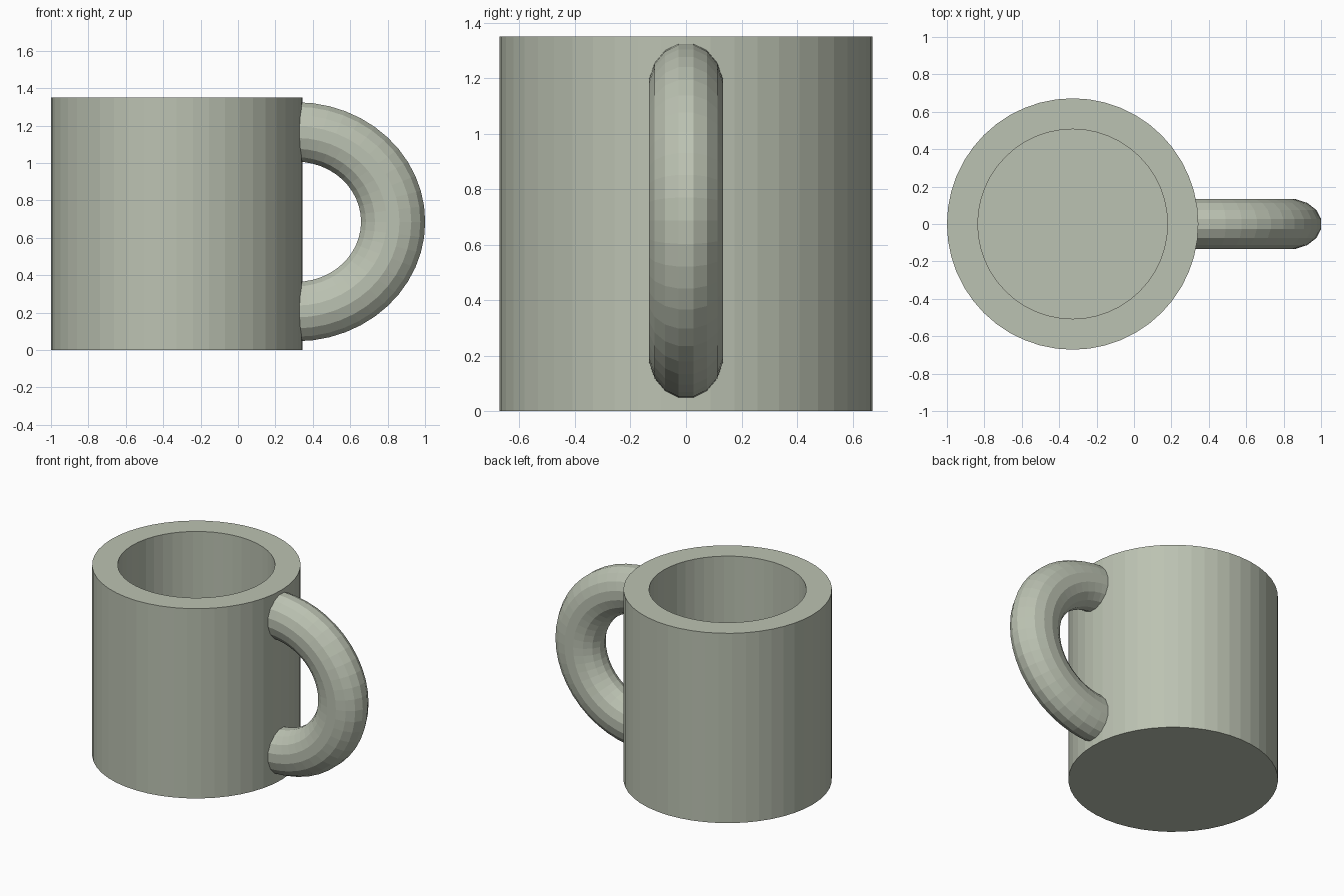
import bpy, bmesh, math

if "Cube" in bpy.data.objects:
    bpy.data.objects.remove(bpy.data.objects["Cube"])

clay = bpy.data.materials.new("sage_grey")
clay.diffuse_color = (0.50, 0.54, 0.445, 1)
clay.use_nodes = True
clay.node_tree.nodes["Principled BSDF"].inputs["Base Color"].default_value = clay.diffuse_color


def finish(name, bm):
    bmesh.ops.recalc_face_normals(bm, faces=bm.faces)
    mesh = bpy.data.meshes.new(name)
    bm.to_mesh(mesh)
    bm.free()
    mesh.materials.append(clay)
    obj = bpy.data.objects.new(name, mesh)
    bpy.context.collection.objects.link(obj)
    return obj


def bridge(bm, a, b):
    for i in range(len(a)):
        j = (i + 1) % len(a)
        bm.faces.new((a[i], a[j], b[j], b[i]))


# Cup body: thick-walled lathe with flat facets, open at the top
CUP_X, SIDES = -0.328, 48
profile = [(0.672, 0), (0.672, 1.35), (0.507, 1.35), (0.507, 0.165)]
bm = bmesh.new()
rings = []
for r, z in profile:
    rings.append([bm.verts.new((CUP_X + r * math.cos(math.tau * i / SIDES),
                                r * math.sin(math.tau * i / SIDES), z))
                  for i in range(SIDES)])
for a, b in zip(rings, rings[1:]):
    bridge(bm, a, b)
bm.faces.new(rings[0])      # underside
bm.faces.new(rings[-1])     # inner floor
finish("cup_body", bm)

# Handle: stretched half torus whose ends sit inside the cup wall
CX, CZ, MAJOR, STRETCH = 0.312, 0.686, 0.48, 1.078
STEPS, TUBE = 24, 16
half = math.pi / TUBE
tube_r, tube_y = 0.159 / math.cos(half), 0.133 / math.cos(half)
bm = bmesh.new()
rings = []
for s in range(STEPS + 1):
    t = -math.pi / 2 + math.pi * s / STEPS
    ring = []
    for k in range(TUBE):
        p = half + math.tau * k / TUBE
        rad = MAJOR + tube_r * math.cos(p)
        ring.append(bm.verts.new((CX + STRETCH * rad * math.cos(t),
                                  tube_y * math.sin(p),
                                  CZ + rad * math.sin(t))))
    rings.append(ring)
for a, b in zip(rings, rings[1:]):
    bridge(bm, a, b)
bm.faces.new(rings[0])
bm.faces.new(rings[-1])
finish("handle", bm)
